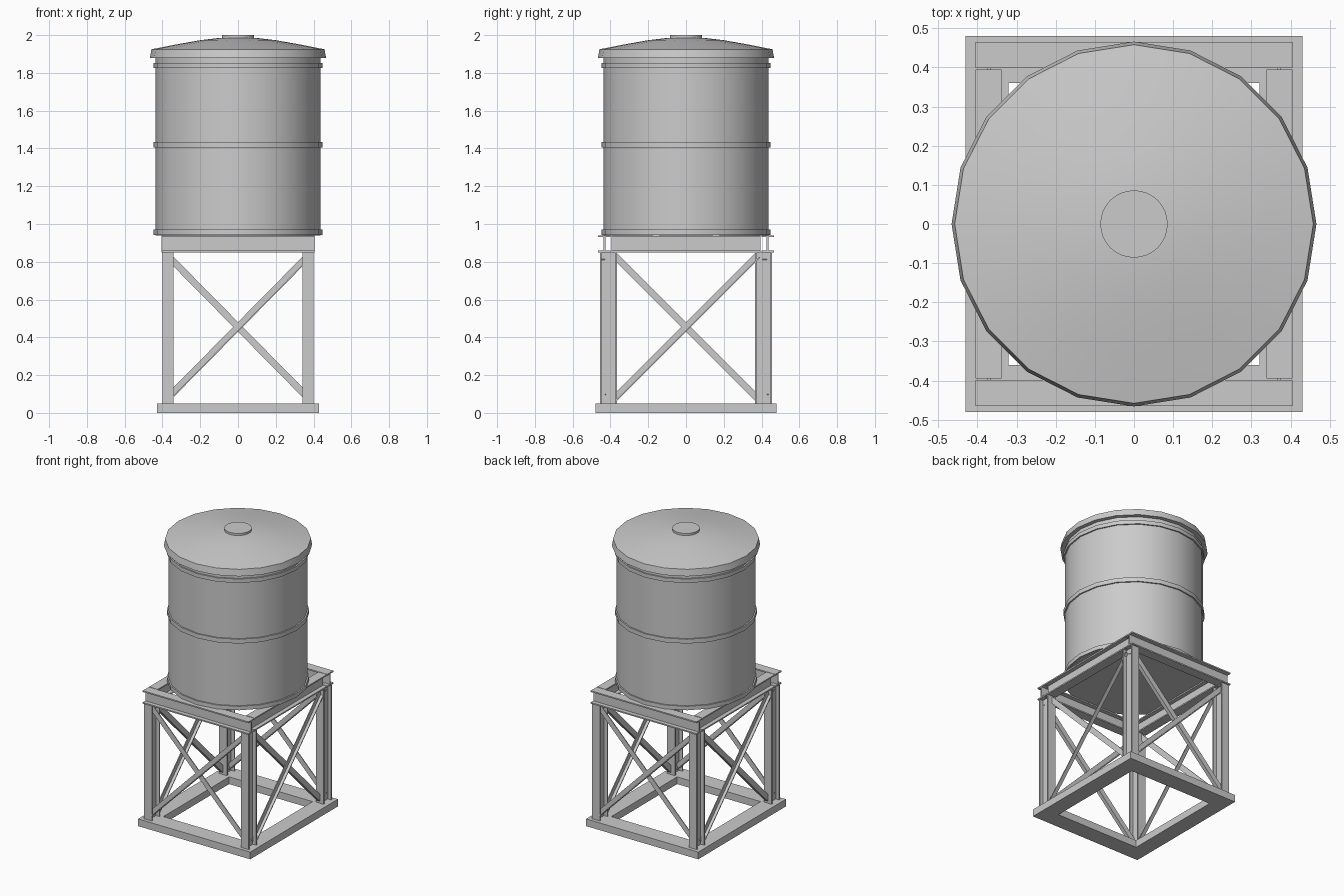
import bpy, bmesh
from math import cos, sin, pi, radians
from mathutils import Vector

if "Cube" in bpy.data.objects:
    bpy.data.objects.remove(bpy.data.objects["Cube"])

steel = bpy.data.materials.new("grey steel")
steel.use_nodes = True
GREY = (0.6, 0.6, 0.6, 1)
steel.diffuse_color = GREY
steel.node_tree.nodes["Principled BSDF"].inputs["Base Color"].default_value = GREY


def finish(name, bm):
    bmesh.ops.recalc_face_normals(bm, faces=bm.faces)
    mesh = bpy.data.meshes.new(name)
    bm.to_mesh(mesh)
    bm.free()
    mesh.materials.append(steel)
    obj = bpy.data.objects.new(name, mesh)
    bpy.context.collection.objects.link(obj)
    return obj


def extrude(name, profile, start, end, up):
    """Sweep a flat profile from start to end; profile y follows up."""
    start, end, up = Vector(start), Vector(end), Vector(up)
    along = (end - start).normalized()
    v = (up - along * up.dot(along)).normalized()
    u = along.cross(v)
    bm = bmesh.new()
    rings = [[bm.verts.new(p + u * a + v * b) for a, b in profile]
             for p in (start, end)]
    n = len(profile)
    for i in range(n):
        j = (i + 1) % n
        bm.faces.new((rings[0][i], rings[0][j], rings[1][j], rings[1][i]))
    bm.faces.new(rings[0])
    bm.faces.new(rings[1])
    return finish(name, bm)


def lathe(name, profile, sides, closed=False):
    """Turn (radius, z) points round the z axis; open profiles get end caps."""
    bm = bmesh.new()
    rings = [[bm.verts.new((r * cos(2 * pi * k / sides), r * sin(2 * pi * k / sides), z))
              for k in range(sides)] for r, z in profile]
    pairs = list(zip(rings, rings[1:]))
    if closed:
        pairs.append((rings[-1], rings[0]))
    else:
        bm.faces.new(rings[0])
        bm.faces.new(rings[-1])
    for a, b in pairs:
        for k in range(sides):
            m = (k + 1) % sides
            bm.faces.new((a[k], a[m], b[m], b[k]))
    obj = finish(name, bm)
    bpy.ops.object.select_all(action="DESELECT")
    obj.select_set(True)
    bpy.context.view_layer.objects.active = obj
    bpy.ops.object.shade_smooth_by_angle(angle=radians(30))
    return obj


def i_profile(width, height, t):
    w, h, s = width / 2, height / 2, t / 2
    return [(-w, -h), (w, -h), (w, t - h), (s, t - h), (s, h - t), (w, h - t),
            (w, h), (-w, h), (-w, h - t), (-s, h - t), (-s, t - h), (-w, t - h)]


def l_profile(width, lip, t):
    w = width / 2
    return [(0, -w), (lip, -w), (lip, t - w), (t, t - w), (t, w), (0, w)]


# Base frame: a rectangular ring
bm = bmesh.new()
loops = [[bm.verts.new((sx * x, sy * y, z)) for sx, sy in ((-1, -1), (1, -1), (1, 1), (-1, 1))]
         for x, y, z in ((0.43, 0.48, 0), (0.43, 0.48, 0.05), (0.32, 0.36, 0.05), (0.32, 0.36, 0))]
for a, b in zip(loops, loops[1:] + loops[:1]):
    for k in range(4):
        m = (k + 1) % 4
        bm.faces.new((a[k], a[m], b[m], b[k]))
finish("base_frame", bm)

# Legs: I-beams with flanges facing front and back
leg = i_profile(0.06, 0.09, 0.009)
for sx, side in ((1, "left"), (-1, "right")):
    for sy, end in ((-1, "front"), (1, "back")):
        x, y = sx * 0.371, sy * 0.411
        extrude(f"{end}_{side}_leg", leg, (x, y, 0.05), (x, y, 0.85), (0, 1, 0))

# Top beams
beam = i_profile(0.066, 0.09, 0.009)
for s, end, side in ((-1, "front", "right"), (1, "back", "left")):
    extrude(f"{end}_top_beam", beam, (-0.405, s * 0.432, 0.895), (0.405, s * 0.432, 0.895), (0, 0, 1))
    extrude(f"{side}_top_beam", beam, (s * 0.372, -0.395, 0.895), (s * 0.372, 0.395, 0.895), (0, 0, 1))

# Crossed angle braces, back to back on all four sides
brace = l_profile(0.036, 0.026, 0.006)
MID = 0.455
for s, end, side in ((-1, "front", "right"), (1, "back", "left")):
    for d in (-1, 1):
        rise = d * 0.37
        tag = "rising" if d > 0 else "falling"
        extrude(f"{end}_{tag}_brace", brace, (-d * 0.365, s * 0.43, MID - 0.37),
                (d * 0.365, s * 0.43, MID + 0.37), (0, 0, 1))
        extrude(f"{side}_{tag}_brace", brace, (s * 0.371, -d * 0.38, MID - 0.38),
                (s * 0.371, d * 0.38, MID + 0.38), (0, 0, 1))

# Tank body and hoops
lathe("tank_body", [(0.438, 0.94), (0.438, 1.89)], 20)
for name, low, high in (("bottom_hoop", 0.943, 0.97), ("middle_hoop", 1.405, 1.435),
                        ("top_hoop", 1.825, 1.852)):
    lathe(name, [(0.43, low), (0.447, low), (0.447, high), (0.43, high)], 20, closed=True)

# Lid with skirt, low dome and round cap
lathe("lid", [(0.43, 1.88), (0.466, 1.88), (0.458, 1.925), (0.33, 1.95),
              (0.2, 1.973), (0.1, 1.985), (0.05, 1.987)], 20)
lathe("lid_cap", [(0.086, 1.975), (0.086, 2.0)], 32)
